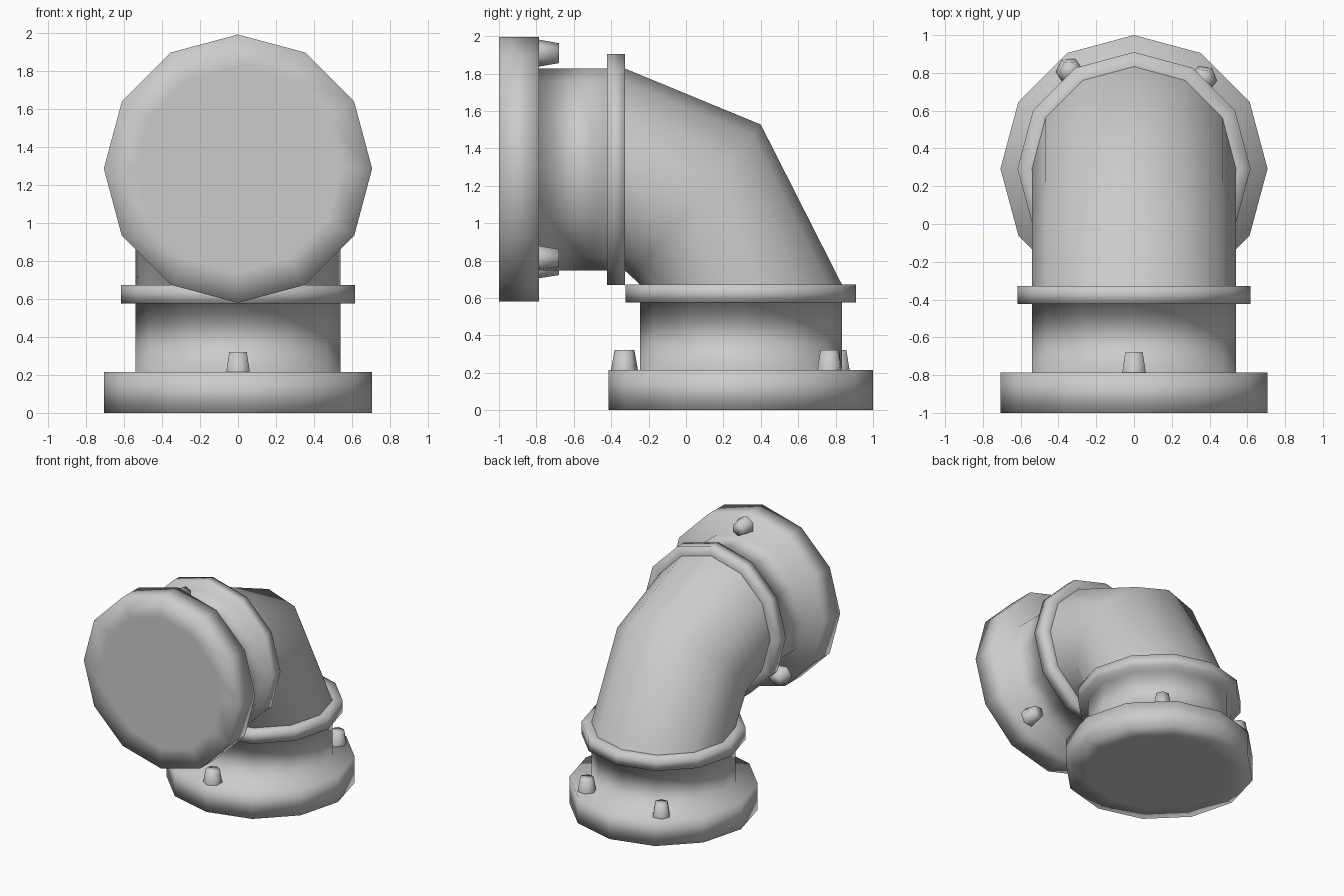
import bpy, bmesh, math
from mathutils import Matrix, Vector

if "Cube" in bpy.data.objects:
    bpy.data.objects.remove(bpy.data.objects["Cube"])

SIDES = 12
PIPE_R = 0.54
# Each pipe end is built standing on its flange, then moved or turned into place
LOWER = Matrix.Translation((0, 0.293, 0))
FRONT = Matrix.Translation((0, -1, 1.287)) @ Matrix.Rotation(-math.pi / 2, 4, 'X')


def loft(name, rings, matrix=Matrix(), caps=(True, True)):
    """Skin a list of equal-length point rings into a smooth object."""
    bm = bmesh.new()
    loops = [[bm.verts.new(matrix @ Vector(p)) for p in ring] for ring in rings]
    n = len(loops[0])
    for a, b in zip(loops, loops[1:]):
        for i in range(n):
            j = (i + 1) % n
            bm.faces.new((a[i], a[j], b[j], b[i]))
    if caps[0]:
        bm.faces.new(loops[0][::-1])
    if caps[1]:
        bm.faces.new(loops[-1])
    bmesh.ops.recalc_face_normals(bm, faces=bm.faces)
    for f in bm.faces:
        f.smooth = True
    mesh = bpy.data.meshes.new(name)
    bm.to_mesh(mesh)
    bm.free()
    obj = bpy.data.objects.new(name, mesh)
    bpy.context.collection.objects.link(obj)
    return obj


def circle(r, z, n=SIDES, x=0, y=0, turn=0):
    angles = [turn + 2 * math.pi * i / n for i in range(n)]
    return [(x + r * math.cos(a), y + r * math.sin(a), z) for a in angles]


# Flange, short pipe and collar as one turned profile (radius, height)
profile = [(PIPE_R, 0), (0.707, 0), (0.707, 0.215), (PIPE_R, 0.215),
           (PIPE_R, 0.577), (0.617, 0.577), (0.617, 0.673), (PIPE_R, 0.673)]
# Unevenly spaced bolts around the flange
bolts = [(0, -0.622), (0.368, 0.475), (-0.342, 0.517)]

for side, matrix in (("lower", LOWER), ("front", FRONT)):
    loft(side + "_flanged_pipe", [circle(r, z) for r, z in profile], matrix)
    for i, (x, y) in enumerate(bolts):
        turn = math.atan2(y, x)
        loft(f"{side}_bolt_{i + 1}",
             [circle(r, z, 6, x, y, turn) for r, z in ((0.072, 0.2), (0.072, 0.215), (0.053, 0.322))],
             matrix)

# Elbow: three rings, given by centre (y, z) and in-plane half axis (y, z)
sections = [((0.293, 0.673), (PIPE_R, 0)),
            ((0.055, 1.12), (0.345, 0.407)),
            ((-0.327, 1.287), (0, PIPE_R))]
elbow_rings = [[(x, cy + ay * u / PIPE_R, cz + az * u / PIPE_R)
                for x, u, _ in circle(PIPE_R, 0)]
               for (cy, cz), (ay, az) in sections]
loft("elbow", elbow_rings, caps=(False, False))
